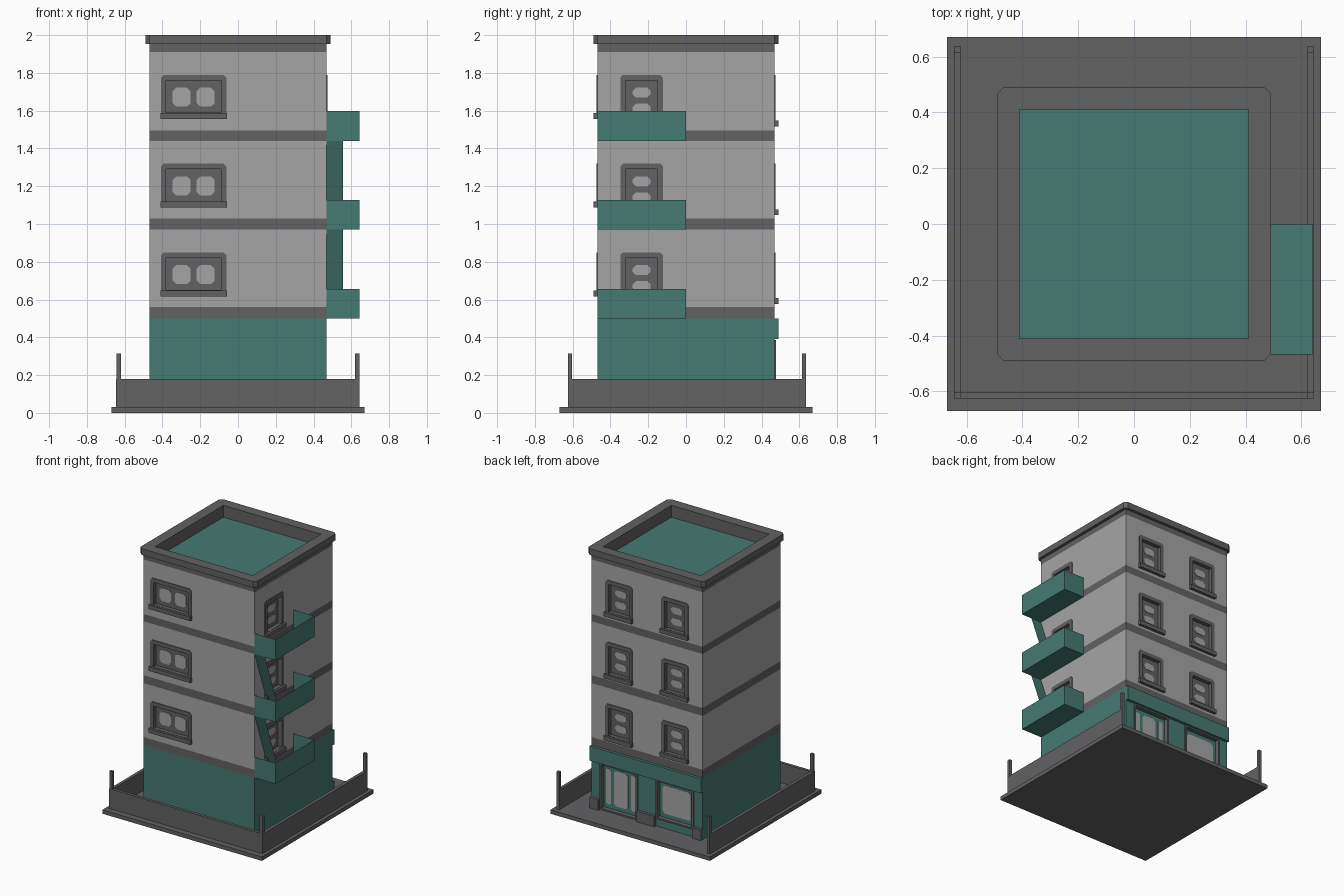
import bpy, bmesh

if "Cube" in bpy.data.objects:
    bpy.data.objects.remove(bpy.data.objects["Cube"])

W = 0.468            # half width of the tower
STOREY = 0.47        # storey height
LEVELS = [0.5 + STOREY * i for i in range(3)]


def material(name, rgb):
    m = bpy.data.materials.new(name)
    m.diffuse_color = (*rgb, 1)
    m.use_nodes = True
    m.node_tree.nodes["Principled BSDF"].inputs["Base Color"].default_value = m.diffuse_color
    return m


DARK = material("dark_grey_trim", (0.122, 0.122, 0.127))
LIGHT = material("light_grey_wall", (0.376, 0.376, 0.376))
TEAL = material("teal_paint", (0.061, 0.195, 0.168))


def finish(name, bm, *mats):
    bmesh.ops.remove_doubles(bm, verts=bm.verts, dist=1e-5)
    bmesh.ops.recalc_face_normals(bm, faces=bm.faces)
    me = bpy.data.meshes.new(name)
    bm.to_mesh(me)
    bm.free()
    for m in mats:
        me.materials.append(m)
    ob = bpy.data.objects.new(name, me)
    bpy.context.collection.objects.link(ob)
    return ob


def add_box(bm, x0, x1, y0, y1, z0, z1):
    vs = bmesh.ops.create_cube(bm, size=1)["verts"]
    for v in vs:
        v.co = (x1 if v.co.x > 0 else x0, y1 if v.co.y > 0 else y0,
                z1 if v.co.z > 0 else z0)


def box(name, mat, *dims):
    bm = bmesh.new()
    add_box(bm, *dims)
    return finish(name, bm, mat)


def outline(u0, u1, z0, z1, c=0.0):
    """Rectangle with clipped corners, always eight points."""
    return [(u0 + c, z0), (u1 - c, z0), (u1, z0 + c), (u1, z1 - c),
            (u1 - c, z1), (u0 + c, z1), (u0, z1 - c), (u0, z0 + c)]


# Maps (along wall, height, distance out of wall) to world space
WALL = {"front": lambda u, z, d: (u, -W - d, z),
        "right": lambda u, z, d: (W + d, u, z),
        "back": lambda u, z, d: (u, W + d, z),
        "up": lambda u, v, h: (u, v, h)}


def add_solid(bm, side, outer, a, b, inner=None):
    """Extruded outline, or a ring when an inner outline is given."""
    put = WALL[side]
    cache = {}

    def face(pts):
        vs = []
        for p in pts:
            key = tuple(round(c, 5) for c in put(*p))
            v = cache.get(key) or cache.setdefault(key, bm.verts.new(key))
            if v not in vs:
                vs.append(v)
        if len(vs) > 2:
            bm.faces.new(vs)

    for loop in [outer] + ([inner] if inner else []):
        for p, q in zip(loop, loop[1:] + loop[:1]):
            face([(*p, a), (*q, a), (*q, b), (*p, b)])
    for d in (a, b):
        if inner:
            for i in range(8):
                j = (i + 1) % 8
                face([(*outer[i], d), (*outer[j], d), (*inner[j], d), (*inner[i], d)])
        else:
            face([(*p, d) for p in outer])


def solid(name, mat, *args):
    bm = bmesh.new()
    add_solid(bm, *args)
    return finish(name, bm, mat)


# Window types: wall, centre, opening half width, bottom, top
openings = []
for z in LEVELS:
    openings.append(("front", -0.235, 0.145, z + 0.15, z + 0.32))
    openings.append(("right", -0.235, 0.085, z + 0.11, z + 0.32))
    openings += [("back", c, 0.085, z + 0.11, z + 0.32) for c in (-0.235, 0.235)]
shop = [("back", 0.235, 0.145, 0.045, 0.375), ("back", -0.235, 0.145, 0.10, 0.375)]
DEPTH = 0.025

# Tower body: stacked storeys with flush string courses
bm = bmesh.new()
heights = [0.03, 0.5, 0.56, 0.97, 1.03, 1.44, 1.495, 1.91]
corners = [(-W, -W), (W, -W), (W, W), (-W, W)]
rings = [[bm.verts.new((x, y, z)) for x, y in corners] for z in heights]
for lo, hi in zip(rings, rings[1:]):
    for i in range(4):
        j = (i + 1) % 4
        bm.faces.new((lo[i], lo[j], hi[j], hi[i]))
bm.faces.new(rings[0])
bm.faces.new(rings[-1])
body = finish("tower_body", bm, LIGHT, DARK, TEAL)

# Cut the window and shop recesses
bm = bmesh.new()
for side, c, h, z0, z1 in openings + shop:
    add_solid(bm, side, outline(c - h, c + h, z0, z1), -DEPTH, 0.03)
cutter = finish("recess_cutter", bm)
cutter.hide_render = True
mod = body.modifiers.new("recesses", "BOOLEAN")
mod.operation, mod.solver, mod.object = "DIFFERENCE", "EXACT", cutter
bpy.context.view_layer.objects.active = body
bpy.ops.object.modifier_apply(modifier=mod.name)
bpy.data.objects.remove(cutter)

# Colour the body by height, with dark recesses
bands = [(0.5, 0.56), (0.97, 1.03), (1.44, 1.495)]
for p in body.data.polygons:
    x, y, z = p.center
    inside = max(abs(x), abs(y)) < W - 0.001
    if z > 1.9 or (z < 0.5 and not (inside and abs(p.normal.y) < 0.5)):
        p.material_index = 2
    elif inside or any(a < z < b for a, b in bands):
        p.material_index = 1
    else:
        p.material_index = 0

# Window surrounds, sills and panes
for n, (side, c, h, z0, z1) in enumerate(openings):
    tag = f"{side}_{n}"
    o = h + 0.028
    solid("window_surround_" + tag, DARK, side,
          outline(c - o, c + o, z0 - 0.02, z1 + 0.03, 0.015), -0.001, 0.005,
          outline(c - h, c + h, z0, z1))
    solid("window_sill_" + tag, DARK, side,
          outline(c - o - 0.003, c + o + 0.003, z0 - 0.033, z0 - 0.002), -0.001, 0.022)
    if side == "front":
        panes = [(c + s * 0.0635 - 0.047, c + s * 0.0635 + 0.047,
                  z0 + 0.032, z1 - 0.038) for s in (-1, 1)]
    else:
        panes = [(c - 0.048, c + 0.048, z0 + d, z0 + d + 0.053) for d in (0.034, 0.119)]
    bm = bmesh.new()
    for q in panes:
        add_solid(bm, side, outline(*q, 0.018), -DEPTH - 0.001, -DEPTH + 0.003)
    finish("window_panes_" + tag, bm, LIGHT)

# Shop front: frames, door glazing, display window
for name, (side, c, h, z0, z1) in zip(("shop_door", "shop_window"), shop):
    solid(name + "_frame", DARK, side, outline(c - h - 0.015, c + h + 0.015, z0 - 0.012, z1 + 0.012),
          -0.001, 0.008, outline(c - h, c + h, z0, z1))
    bm = bmesh.new()
    parts = ([(-0.125, -0.085), (-0.06, 0.06), (0.085, 0.125)]
             if name == "shop_door" else [(-0.12, 0.12)])
    for a, b in parts:
        add_solid(bm, side, outline(c + a, c + b, z0 + 0.03, z1 - 0.03,
                                    min(0.02, (b - a) / 4)),
                  -DEPTH - 0.001, -DEPTH + 0.003)
    finish(name + "_glass", bm, LIGHT)
for name, a, b in (("left", -W, -0.395), ("middle", -0.075, 0.075), ("right", 0.395, W)):
    box("shop_plinth_" + name, DARK, a, b, W - 0.001, W + 0.022, 0.03, 0.11)
box("shop_fascia", TEAL, -W, W, W - 0.001, 0.49, 0.39, 0.5)

# Roof parapet and clipped-corner cap
hole = outline(-0.41, 0.41, -0.41, 0.41)
solid("parapet", DARK, "up", outline(-W, W, -W, W), 1.91, 1.952, hole)
solid("parapet_cap", DARK, "up", outline(-0.49, 0.49, -0.49, 0.49, 0.022), 1.952, 2.0, hole)

# Balconies: thin open trays on the right wall
for i, z in enumerate(LEVELS):
    bm = bmesh.new()
    add_box(bm, W, 0.642, -W, 0.0, z, z + 0.157)
    bm.faces.ensure_lookup_table()
    openf = [f for f in bm.faces
             if f.calc_center_median().z > z + 0.15 or f.calc_center_median().x < W + 0.01]
    bmesh.ops.delete(bm, geom=openf, context="FACES")
    finish(f"balcony_{i}", bm, TEAL)

# Sloping escape ladders between balconies
for i, z in enumerate(LEVELS[:2]):
    bm = bmesh.new()
    bm.faces.new([bm.verts.new(p) for p in (
        (W, -0.30, z), (0.556, -0.30, z),
        (0.556, -W, z + STOREY), (W, -W, z + STOREY))])
    finish(f"escape_ladder_{i}", bm, TEAL)

# Ground slab, yard walls open at the back, corner posts
box("ground_slab", DARK, -0.67, 0.67, -0.67, 0.67, 0, 0.03)
box("yard_wall_front", DARK, -0.645, 0.643, -0.625, -0.602, 0.03, 0.18)
for name, s in (("left", -1), ("right", 1)):
    x0, x1 = sorted((s * 0.62, s * 0.644))
    box("yard_wall_" + name, DARK, x0, x1, -0.602, 0.636, 0.03, 0.18)
    for end, y in (("front", -0.625), ("back", 0.615)):
        box(f"yard_post_{name}_{end}", DARK, x0, x1, y, y + 0.021, 0.18, 0.315)
